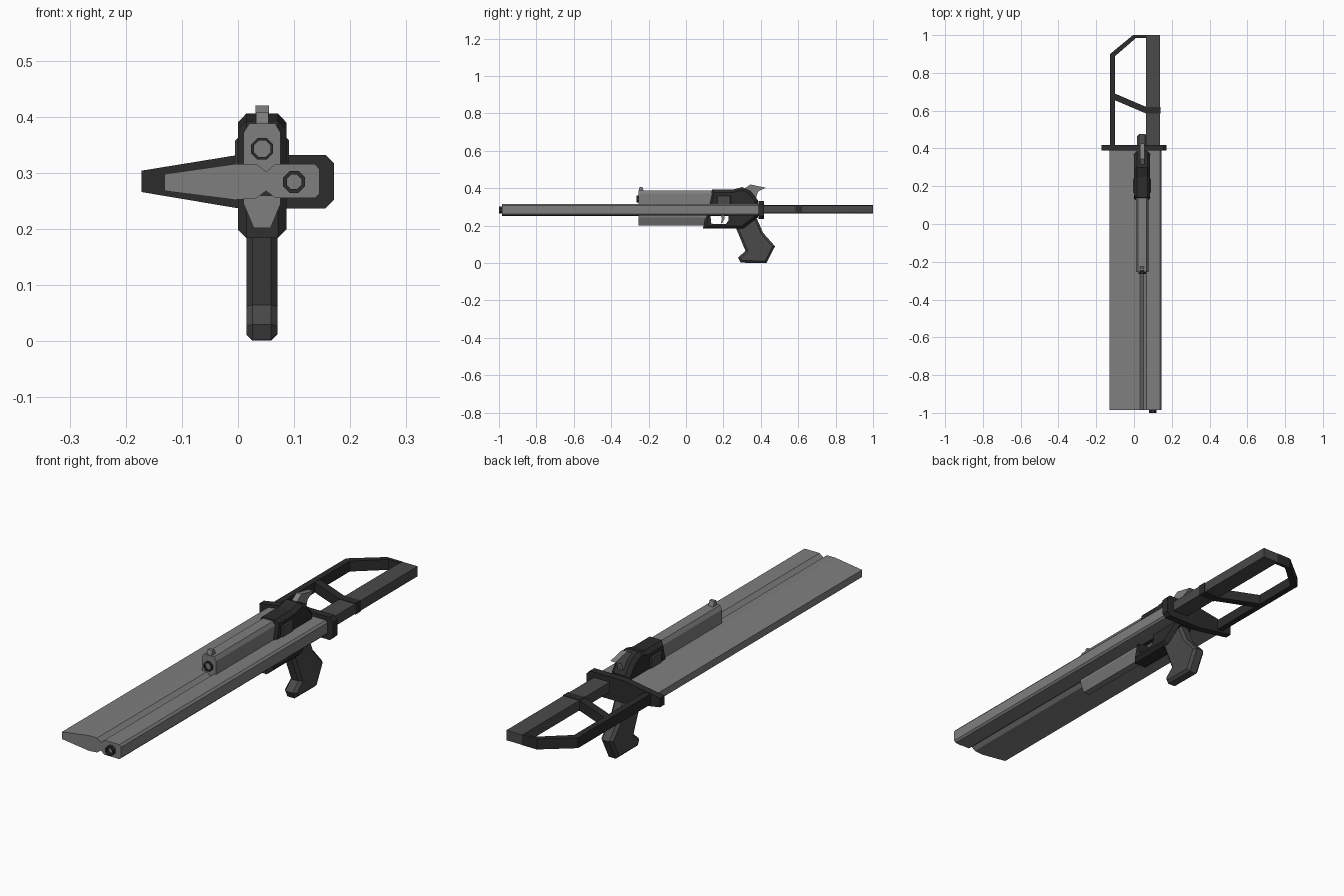
import bpy, bmesh, math
from mathutils import Vector

if "Cube" in bpy.data.objects:
    bpy.data.objects.remove(bpy.data.objects["Cube"])

def material(name, v):
    m = bpy.data.materials.new(name)
    m.diffuse_color = (v, v, v, 1)
    m.use_nodes = True
    m.node_tree.nodes["Principled BSDF"].inputs["Base Color"].default_value = m.diffuse_color
    return m

STEEL = material("steel grey", 0.21)
GRIP = material("grip grey", 0.068)
DARK = material("dark gunmetal", 0.025)
CX = 0.043  # centre line of the gun

def finish(name, bm, mat):
    bmesh.ops.recalc_face_normals(bm, faces=bm.faces[:])
    me = bpy.data.meshes.new(name)
    bm.to_mesh(me)
    bm.free()
    me.materials.append(mat)
    ob = bpy.data.objects.new(name, me)
    bpy.context.collection.objects.link(ob)
    return ob

def prism(name, pts, axis, a, b, mat, bevel=0.0):
    """Extrude a 2D profile along an axis, optionally chamfering both cap rims."""
    def place(p, t):
        u, v = p
        return {"x": (t, u, v), "y": (u, t, v), "z": (u, v, t)}[axis]
    bm = bmesh.new()
    lo = [bm.verts.new(place(p, a)) for p in pts]
    hi = [bm.verts.new(place(p, b)) for p in pts]
    n = len(pts)
    caps = [bm.faces.new(lo), bm.faces.new(hi)]
    for i in range(n):
        j = (i + 1) % n
        bm.faces.new((lo[i], lo[j], hi[j], hi[i]))
    bmesh.ops.recalc_face_normals(bm, faces=bm.faces[:])
    if bevel:
        rim = [e for f in caps for e in f.edges]
        bmesh.ops.bevel(bm, geom=rim, offset=bevel, segments=1, affect='EDGES')
    return finish(name, bm, mat)

def box(name, x, y, z, mat, bevel=0.0):
    pts = [(y[0], z[0]), (y[1], z[0]), (y[1], z[1]), (y[0], z[1])]
    return prism(name, pts, "x", x[0], x[1], mat, bevel)

def muzzle(name, x, z, y0, y1, r, hole):
    """Eight-sided tube with a recessed bore."""
    bm = bmesh.new()
    rings = []
    for rad, y in ((r, y1), (r, y0), (hole, y0), (hole, y1)):
        rings.append([bm.verts.new((x + rad * math.cos(k * math.pi / 4 + math.pi / 8), y,
                                    z + rad * math.sin(k * math.pi / 4 + math.pi / 8)))
                      for k in range(8)])
    for p, q in zip(rings, rings[1:]):
        for k in range(8):
            j = (k + 1) % 8
            bm.faces.new((p[k], p[j], q[j], q[k]))
    bm.faces.new(rings[-1])
    return finish(name, bm, DARK)

# Blade with a groove separating it from the barrel spine
prism("blade", [(-.131, .268), (-.131, .298), (-.005, .316), (.033, .316), (.05, .302),
                (.067, .316), (.137, .316), (.145, .307), (.145, .263), (.137, .255),
                (.067, .255), (.05, .268), (.033, .255), (-.005, .252)],
      "y", -.985, .395, STEEL)
muzzle("spine_muzzle", .10, .284, -1.0, -.98, .021, .014)

# Cross guard
prism("guard", [(-.172, .266), (-.172, .304), (0, .332), (.156, .332), (.171, .317),
                (.171, .252), (.156, .237), (0, .237)], "y", .388, .418, DARK)

# Upper barrel housing and lower keel
prism("barrel_housing", [(.01, .30), (.01, .372), (.02, .388), (.066, .388),
                         (.076, .372), (.076, .30)], "y", -.255, .16, STEEL)
prism("lower_keel", [(.01, .26), (.01, .245), (.028, .202), (.058, .202),
                     (.076, .245), (.076, .26)], "y", -.255, .12, STEEL)
muzzle("upper_muzzle", CX, .343, -.264, -.25, .021, .016)
prism("front_sight", [(-.252, .386), (-.252, .392), (-.247, .408), (-.234, .408),
                      (-.225, .386)], "x", CX - .011, CX + .011, STEEL)

# Receiver frame with a trigger opening
frame = prism("receiver_frame", [(.09, .184), (.118, .30), (.140, .393), (.25, .393),
                                 (.30, .406), (.345, .385), (.385, .335), (.385, .245),
                                 (.305, .184)], "x", 0, .086, DARK, .015)
cutter = prism("trigger_opening_cutter", [(.135, .212), (.13, .262), (.228, .262),
                                          (.226, .225), (.212, .208), (.15, .208)],
               "x", -.05, .15, DARK)
cutter.hide_render = True
cutter.hide_viewport = True
cutter.display_type = 'WIRE'
cut = frame.modifiers.new("opening", 'BOOLEAN')
cut.object = cutter
cut.operation = 'DIFFERENCE'
cut.solver = 'EXACT'
prism("trigger", [(.185, .26), (.205, .26), (.205, .235), (.192, .212), (.187, .214),
                  (.192, .236)], "x", CX - .008, CX + .008, STEEL)
box("side_port", (-.005, .091), (.165, .24), (.312, .362), GRIP, .004)

# Hammer
prism("hammer", [(.30, .39), (.345, .42), (.425, .403), (.385, .382), (.375, .35), (.31, .35)],
      "x", CX - .012, CX + .012, STEEL)

# Pistol grip
prism("pistol_grip", [(.262, .20), (.318, .065), (.278, .03), (.292, .002), (.43, .001),
                      (.476, .09), (.412, .162), (.378, .24), (.30, .24)],
      "x", .015, .07, GRIP, .011)

# Rear handle: main bar, its band, knuckle loop and brace
prism("handle_bar", [(.063, .40), (.137, .40), (.137, 1.0), (.063, 1.0)],
      "z", .267, .309, GRIP)
prism("handle_band", [(.061, .585), (.139, .585), (.139, .62), (.061, .62)],
      "z", .265, .311, DARK)
prism("knuckle_loop", [(-.127, .41), (-.127, .90), (-.005, 1.0), (.065, 1.0), (.065, .986),
                       (.012, .986), (-.101, .888), (-.101, .41)], "z", .266, .310, DARK)
prism("handle_brace", [(-.105, .657), (-.105, .692), (.064, .62), (.064, .585)],
      "z", .267, .309, DARK)
